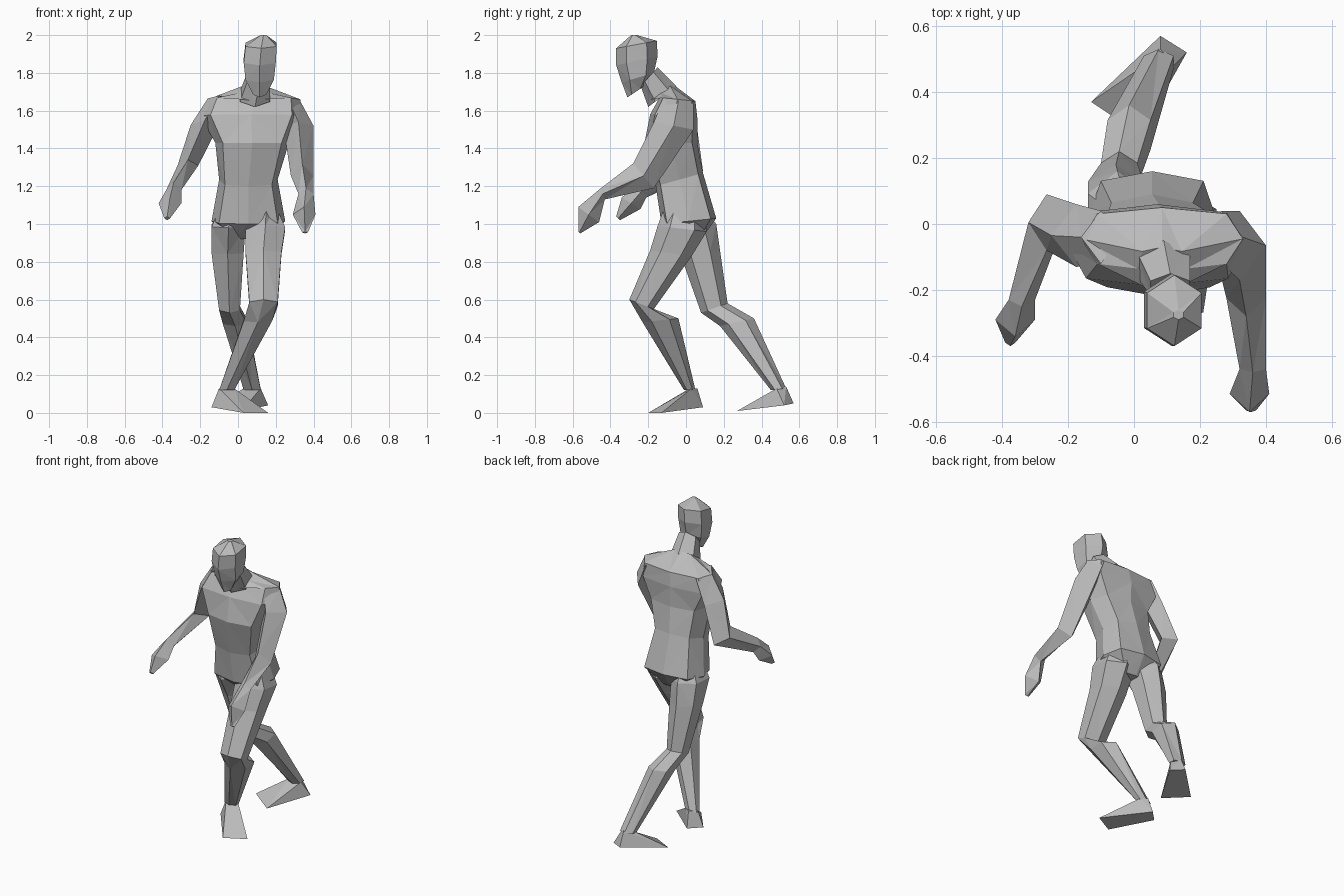
import bpy, bmesh, math
from mathutils import Vector

cube = bpy.data.objects.get("Cube")
if cube:
    bpy.data.objects.remove(cube, do_unlink=True)

# One plain grey for the whole figure
GREY = (0.5, 0.5, 0.5, 1.0)
grey = bpy.data.materials.new("plain_grey")
grey.use_nodes = True
grey.diffuse_color = GREY
grey.node_tree.nodes["Principled BSDF"].inputs["Base Color"].default_value = GREY


def finish(name, bm):
    """Turn a bmesh into a flat shaded grey object."""
    bmesh.ops.recalc_face_normals(bm, faces=bm.faces)
    mesh = bpy.data.meshes.new(name)
    bm.to_mesh(mesh)
    bm.free()
    mesh.materials.append(grey)
    obj = bpy.data.objects.new(name, mesh)
    bpy.context.collection.objects.link(obj)
    return obj


def signed_power(value, power):
    return math.copysign(abs(value) ** power, value)


def loft(name, rings, sides=6, power=1.0):
    """Skin a stack of rings, each given as side-to-side x limits,
    then the y, z of its front point and of its back point."""
    bm = bmesh.new()
    reach = max(abs(math.sin(math.tau * i / sides)) for i in range(sides))
    loops = []
    for x_min, x_max, front_y, front_z, back_y, back_z in rings:
        middle_x = (x_min + x_max) / 2
        front = Vector((middle_x, front_y, front_z))
        back = Vector((middle_x, back_y, back_z))
        centre, depth = (front + back) / 2, (front - back) / 2
        width = Vector(((x_max - x_min) / 2, 0, 0))
        loop = []
        for i in range(sides):
            angle = math.tau * i / sides
            along = signed_power(math.cos(angle), power)
            across = signed_power(math.sin(angle) / reach, power)
            loop.append(bm.verts.new(centre + depth * along + width * across))
        loops.append(loop)
    for low, high in zip(loops, loops[1:]):
        for i in range(sides):
            j = (i + 1) % sides
            bm.faces.new((low[i], low[j], high[j], high[i]))
    bm.faces.new(loops[0])
    bm.faces.new(loops[-1])
    bmesh.ops.triangulate(bm, faces=bm.faces)
    return finish(name, bm)


def hull(name, points):
    """Wrap a wedge around a few corner points."""
    bm = bmesh.new()
    for point in points:
        bm.verts.new(point)
    bmesh.ops.convex_hull(bm, input=bm.verts)
    return finish(name, bm)


# Torso from crotch to neck base
loft("torso", [
    (-.04, .14, -.03, .92, .08, .92),
    (-.14, .25, -.13, 1, .16, 1.03),
    (-.1, .21, -.16, 1.2, .09, 1.27),
    (-.12, .27, -.22, 1.43, .06, 1.43),
    (-.2, .34, -.19, 1.58, .06, 1.56),
    (-.16, .33, -.14, 1.67, .05, 1.65),
    (.01, .16, -.2, 1.65, -.07, 1.74),
], sides=8, power=0.65)

# Neck and forward-leaning head
loft("neck", [
    (.01, .17, -.2, 1.62, -.05, 1.73),
    (.05, .17, -.24, 1.73, -.15, 1.83),
])
loft("head", [
    (.08, .15, -.31, 1.67, -.22, 1.73),
    (.04, .19, -.34, 1.75, -.17, 1.8),
    (.03, .2, -.37, 1.84, -.15, 1.89),
    (.04, .205, -.37, 1.93, -.155, 1.97),
    (.12, .15, -.29, 2, -.26, 2),
])

# Arms with hands, from shoulder cap to fingertips
loft("left_arm", [
    (.2, .33, -.12, 1.66, .04, 1.64),
    (.24, .4, -.17, 1.54, .04, 1.5),
    (.28, .4, -.28, 1.32, -.17, 1.19),
    (.32, .4, -.45, 1.19, -.43, 1.13),
    (.29, .41, -.57, 1.09, -.46, 1.01),
    (.34, .37, -.57, .96, -.56, .95),
], sides=4)
loft("right_arm", [
    (-.16, -.04, -.12, 1.68, .04, 1.65),
    (-.25, -.1, -.13, 1.55, .06, 1.5),
    (-.32, -.21, -.08, 1.34, .09, 1.28),
    (-.38, -.3, -.25, 1.22, -.21, 1.14),
    (-.42, -.3, -.34, 1.14, -.24, 1.08),
    (-.39, -.36, -.37, 1.04, -.35, 1.02),
], sides=4)

# Legs in mid stride, from hip to ankle
loft("left_leg", [
    (.1, .2, -.11, 1.1, .1, 1.08),
    (.04, .25, -.15, .99, .11, .96),
    (.04, .23, -.19, .86, .03, .83),
    (.06, .21, -.3, .6, -.17, .55),
    (.03, .18, -.23, .48, -.04, .5),
    (-.1, -.02, -.01, .12, .05, .12),
])
loft("right_leg", [
    (-.09, .02, -.08, 1.1, .1, 1.08),
    (-.14, .04, -.11, .98, .16, 1),
    (-.14, .03, -.03, .84, .18, .86),
    (-.1, .01, .08, .53, .22, .58),
    (-.08, .05, .18, .46, .36, .5),
    (.03, .12, .45, .12, .53, .13),
])

# Feet turned outward: toe pair, heel pair, ankle pair
hull("left_foot", [
    (.03, -.2, 0), (.16, -.13, 0),
    (-.14, .02, .03), (-.07, .09, .03),
    (-.1, .02, .13), (-.02, .03, .13), (-.06, .06, .13),
])
hull("right_foot", [
    (-.13, .37, .03), (.02, .27, .01),
    (.08, .57, .05), (.16, .52, .04),
    (.03, .48, .13), (.12, .48, .13), (.08, .53, .14),
])
